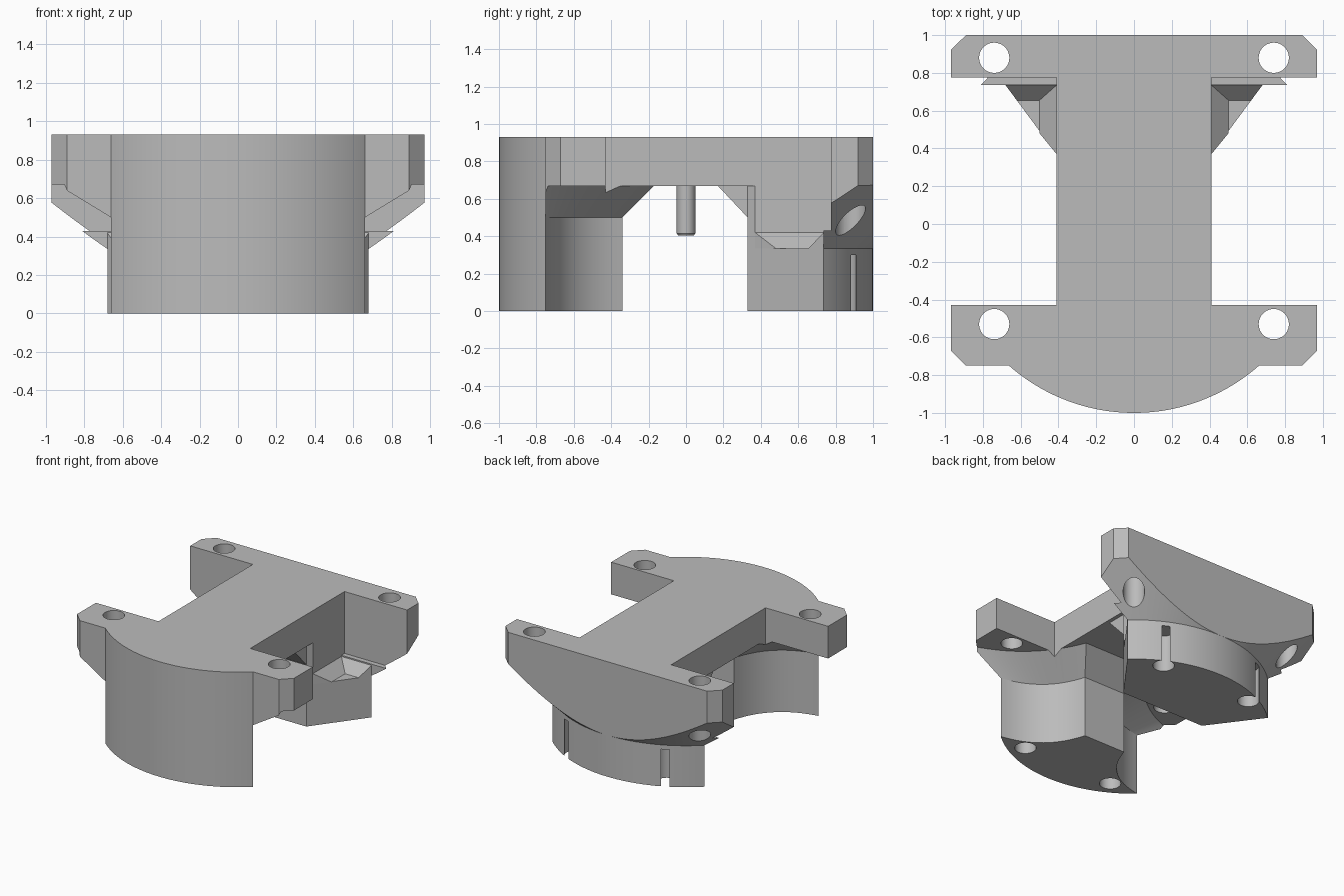
import bpy, bmesh
from math import sin, cos, pi, asin, radians
from mathutils import Vector

if "Cube" in bpy.data.objects:
    bpy.data.objects.remove(bpy.data.objects["Cube"], do_unlink=True)

grey = bpy.data.materials.new("plain grey")
grey.use_nodes = True
GREY = (0.5, 0.5, 0.5, 1)
grey.diffuse_color = GREY
grey.node_tree.nodes["Principled BSDF"].inputs["Base Color"].default_value = GREY

TOP, UNDER = 0.93, 0.67


def finish(name, bm):
    bmesh.ops.remove_doubles(bm, verts=bm.verts, dist=0.0005)
    bmesh.ops.recalc_face_normals(bm, faces=bm.faces)
    mesh = bpy.data.meshes.new(name)
    bm.to_mesh(mesh)
    bm.free()
    mesh.materials.append(grey)
    obj = bpy.data.objects.new(name, mesh)
    bpy.context.collection.objects.link(obj)
    return obj


def loft(name, rings):
    """Solid through stacked rings of equal length, each (points, z)."""
    bm = bmesh.new()
    loops = [[bm.verts.new((x, y, z)) for x, y in pts] for pts, z in rings]
    n = len(loops[0])
    for a, b in zip(loops, loops[1:]):
        for i in range(n):
            j = (i + 1) % n
            bm.faces.new((a[i], a[j], b[j], b[i]))
    bm.faces.new(loops[0][::-1])
    bm.faces.new(loops[-1])
    return finish(name, bm)


def prism(name, pts, z0, z1):
    return loft(name, [(pts, z0), (pts, z1)])


def hull(name, points):
    bm = bmesh.new()
    bmesh.ops.convex_hull(bm, input=[bm.verts.new(p) for p in points])
    return finish(name, bm)


def circle(r, n, cx=0, cy=0):
    return [(cx + r * cos(2 * pi * i / n), cy + r * sin(2 * pi * i / n)) for i in range(n)]


def mirrored(half):
    """Closed outline from its +x half."""
    return half + [(-x, y) for x, y in reversed(half)]


def activate(obj):
    bpy.ops.object.select_all(action='DESELECT')
    obj.select_set(True)
    bpy.context.view_layer.objects.active = obj


def combine(obj, other, operation):
    activate(obj)
    mod = obj.modifiers.new(operation, 'BOOLEAN')
    mod.operation, mod.solver, mod.object = operation, 'EXACT', other
    bpy.ops.object.modifier_apply(modifier=mod.name)
    bpy.data.objects.remove(other, do_unlink=True)


def drill(obj, x, y, z0, z1):
    for side in (-1, 1):
        combine(obj, prism("drill", circle(0.08, 40, side * x, y), z0, z1), 'DIFFERENCE')


def front_arc(n=48):
    """Right half of the round front, from the middle to the arm."""
    end = asin(0.661)
    return [(sin(end * i / n), -cos(end * i / n)) for i in range(1, n + 1)]


def hollow(start, end, depth=0.1, n=16):
    """Shallow concave curve between two points, bulging to the front."""
    a, b = Vector(start), Vector(end)
    d = (b - a).normalized()
    inward = Vector((-abs(d.y), -abs(d.x)))
    return [tuple(a.lerp(b, i / n) + inward * depth * 4 * (i / n) * (1 - i / n))
            for i in range(n + 1)]


# Top plate: round front, front arms and web
arc = front_arc()
arms = [(0.89, -0.75), (0.97, -0.67), (0.97, -0.43), (0.41, -0.43), (0.41, 0.775)]
top_plate = prism("top_plate", mirrored(arc + arms), UNDER, TOP)
drill(top_plate, 0.74, -0.53, 0.4, 1.2)

# Front leg with hollowed corners, flaring out below the arms
lower = mirrored(arc + hollow((0.661, -0.75), (0.19, -0.34)))
upper = mirrored(arc + hollow((0.94, -0.75), (0.32, -0.17)))
front_leg = loft("front_leg", [(lower, 0), (lower, 0.5), (upper, UNDER)])
limit = [(0.8, -1.2), (0.8, -0.84), (0.97, -0.67), (0.97, -0.43), (0.41, -0.43), (0.41, 0)]
combine(front_leg, prism("limit", mirrored(limit), -0.1, 0.8), 'INTERSECT')
drill(front_leg, 0.74, -0.53, 0.4, 1.2)
drill(front_leg, 0.41, -0.765, -0.1, 0.3)

# Back mount: bar and lip trimmed by a cylinder that widens into a cone
bar = [(0.97, 0.775), (0.97, 0.92), (0.89, 1.0)]
back_mount = prism("back_mount", mirrored(bar), 0.4, TOP)
lip = prism("lip", mirrored([(0.97, 0.735), (0.97, 1.0)]), 0, 0.43)
combine(back_mount, lip, 'UNION')
cone = loft("cone", [(circle(1, 160), -0.1), (circle(1, 160), 0.335), (circle(1.7, 160), 1.035)])
combine(back_mount, cone, 'INTERSECT')
drill(back_mount, 0.74, 0.88, 0.2, 1.2)
drill(back_mount, 0.41, 0.83, -0.1, 0.3)

# Back leg and the column above it
back_leg = prism("back_leg", mirrored([(0.38, 0.33), (0.68, 0.735)]), 0, 0.335)
column = prism("back_column", mirrored([(0.38, 0.33), (0.41, 0.37), (0.41, 0.775)]), 0.335, UNDER)

# Brace between column and plate
brace = hull("back_brace", [(s * 0.38, y, z) for s in (-1, 1)
                            for y, z in ((0.33, 0.5), (0.17, UNDER), (0.33, UNDER))])

# Sloped fillets on the ledges of the back leg
fillets = []
for s, side in ((1, "left"), (-1, "right")):
    fillets.append(hull(side + "_column_fillet", [
        (s * x, y, z) for x, y, z in ((0.41, 0.37, 0.335), (0.5, 0.48, 0.335), (0.5, 0.735, 0.335),
                                      (0.41, 0.735, 0.335), (0.41, 0.37, 0.42), (0.41, 0.735, 0.42))]))
    fillets.append(hull(side + "_lip_fillet", [
        (s * x, y, z) for x, y, z in ((0.41, 0.655, 0.335), (0.62, 0.655, 0.335), (0.68, 0.735, 0.335),
                                      (0.41, 0.735, 0.335), (0.41, 0.735, 0.42), (0.68, 0.735, 0.42))]))

# Locating pin under the plate, with a small rounded tip
pin = loft("locating_pin", [(circle(0.042, 32), 0.405), (circle(0.05, 32), 0.415), (circle(0.05, 32), 0.7)])

for obj in (top_plate, front_leg, back_mount, pin):
    activate(obj)
    bpy.ops.object.shade_smooth_by_angle(angle=radians(20))
